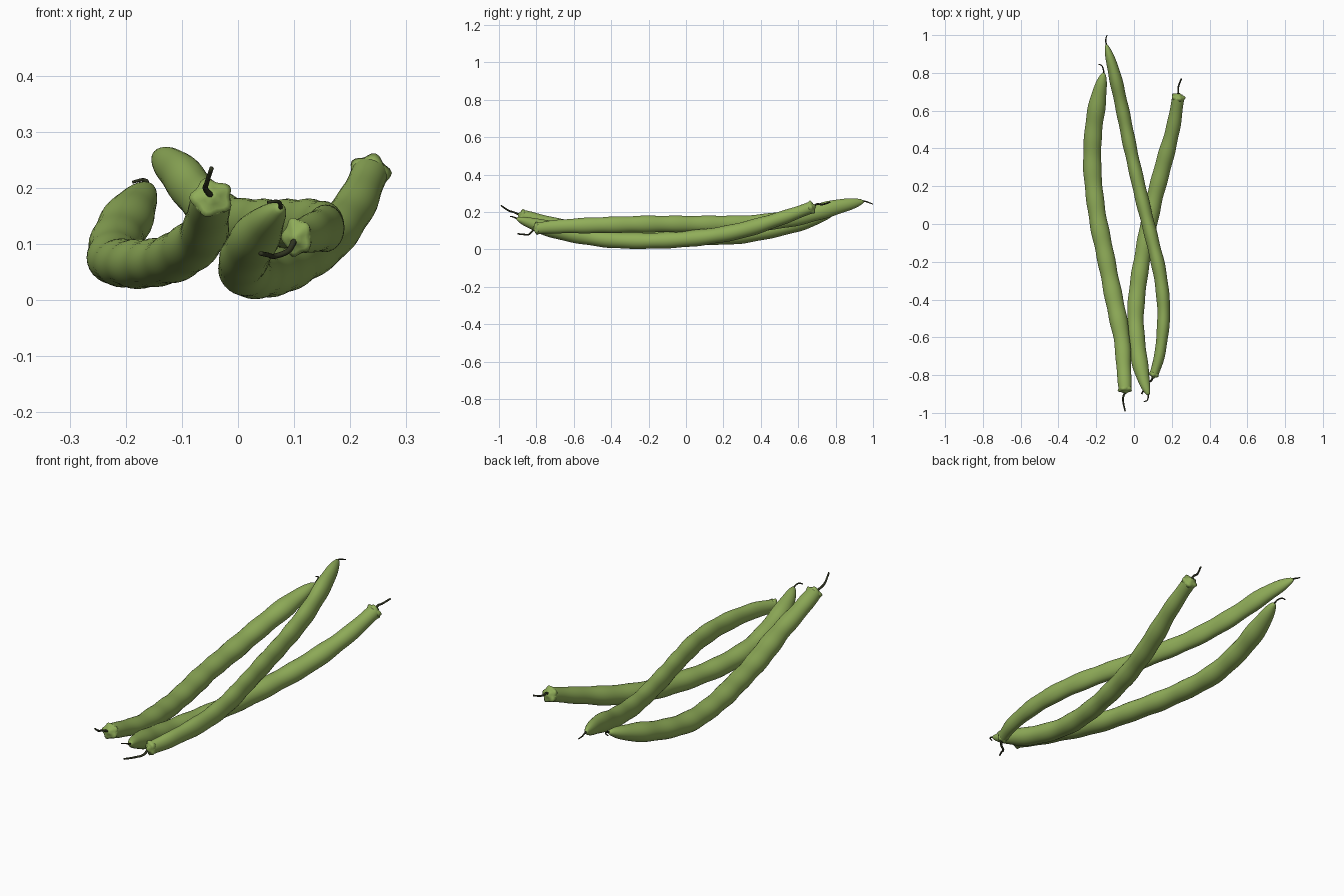
import bpy, bmesh, math
from mathutils import Vector

if "Cube" in bpy.data.objects:
    bpy.data.objects.remove(bpy.data.objects["Cube"])


def material(name, rgb):
    m = bpy.data.materials.new(name)
    m.diffuse_color = (*rgb, 1)
    m.use_nodes = True
    m.node_tree.nodes["Principled BSDF"].inputs["Base Color"].default_value = m.diffuse_color
    return m


GREEN = material("bean green", (0.28, 0.42, 0.10))
DARK = material("dark stalk", (0.03, 0.035, 0.015))


def spline(pts, steps):
    """Catmull-Rom through tuples of any length."""
    p = [Vector(q) for q in pts]
    p = [2 * p[0] - p[1]] + p + [2 * p[-1] - p[-2]]
    out = []
    for i in range(1, len(p) - 2):
        a, b, c, d = p[i - 1:i + 3]
        for k in range(steps):
            t = k / steps
            out.append(0.5 * (2 * b + (c - a) * t + (2 * a - 5 * b + 4 * c - d) * t * t
                              + (3 * b - a - 3 * c + d) * t ** 3))
    return out + [p[-2]]


def sweep(name, centres, radii, mat, sides=28, scallop=None):
    """Skin rings of (width, height) radii along a path, with closed ends."""
    bm = bmesh.new()
    rings = []
    n = len(centres)
    for i, c in enumerate(centres):
        t = (centres[min(i + 1, n - 1)] - centres[max(i - 1, 0)]).normalized()
        s = t.cross(Vector((0, 0, 1))).normalized()
        u = s.cross(t)
        ring = []
        for k in range(sides):
            a = 2 * math.pi * k / sides
            f = 1 + (scallop[i] * math.cos(5 * a) if scallop else 0)
            ring.append(bm.verts.new(c + s * math.cos(a) * radii[i][0] * f
                                     + u * math.sin(a) * radii[i][1] * f))
        rings.append(ring)
    for r, q in zip(rings, rings[1:]):
        for k in range(sides):
            j = (k + 1) % sides
            bm.faces.new((r[k], r[j], q[j], q[k]))
    bm.faces.new(rings[0][::-1])
    bm.faces.new(rings[-1])
    bmesh.ops.recalc_face_normals(bm, faces=bm.faces)
    for f in bm.faces:
        f.smooth = True
    me = bpy.data.meshes.new(name)
    bm.to_mesh(me)
    bm.free()
    me.materials.append(mat)
    ob = bpy.data.objects.new(name, me)
    bpy.context.collection.objects.link(ob)
    return ob


def thread(name, pts, r0, r1):
    c = spline(pts, 6)
    n = len(c) - 1
    radii = [(r0 + (r1 - r0) * i / n,) * 2 for i in range(n + 1)]
    sweep(name, c, radii, DARK, 8)


def bean(label, path, width, height, stalk, tip, phase):
    # pod: path runs from stalk end to tip end
    c = spline(path, 16)
    dist = [0]
    for a, b in zip(c, c[1:]):
        dist.append(dist[-1] + (b - a).length)
    total = dist[-1]
    radii = []
    for d in dist:
        neck = 0.70 + 0.30 * min(1, d / 0.4) ** 0.8
        e = min(1, (total - d) / 0.30)
        end = 0.12 + 0.88 * (1 - (1 - e) ** 2.6) ** 0.7
        bump = 1 + 0.03 * math.sin(d * 38 + phase) + 0.015 * math.sin(d * 17 + phase)
        radii.append((width * neck * end * bump, height * neck * end * bump))
    sweep(label + "_pod", c, radii, GREEN)

    # calyx: scalloped collar narrowing to the stalk
    axis = (c[0] - c[1]).normalized()
    w = radii[0][0]
    h = radii[0][1]
    prof = [(-0.02, 0.96, 0), (-0.008, 1.06, 0.05), (0.002, 1.10, 0.12),
            (0.006, 0.85, 0.12), (0.010, 0.5, 0.05), (0.018, 0.25, 0)]
    sweep(label + "_calyx", [c[0] + axis * p[0] for p in prof],
          [(w * p[1], h * p[1]) for p in prof], GREEN, 30, [p[2] for p in prof])

    # stalk and curled tip
    thread(label + "_stalk", [c[0] + axis * 0.008] + stalk, 0.0055, 0.004)
    thread(label + "_tip", [c[-1]] + tip, 0.004, 0.0025)


bean("left_bean",
     [(-0.047, -0.88, 0.182), (-0.055, -0.75, 0.145), (-0.066, -0.6, 0.11),
      (-0.115, -0.35, 0.075), (-0.155, -0.15, 0.066), (-0.195, 0.05, 0.065),
      (-0.22, 0.28, 0.073), (-0.216, 0.48, 0.108), (-0.19, 0.66, 0.156),
      (-0.16, 0.80, 0.202)],
     0.047, 0.043,
     [(-0.058, -0.92, 0.198), (-0.056, -0.95, 0.208), (-0.047, -0.99, 0.235)],
     [(-0.163, 0.822, 0.212), (-0.172, 0.84, 0.214), (-0.188, 0.845, 0.21)], 0.0)

bean("right_bean",
     [(0.235, 0.675, 0.226), (0.205, 0.5, 0.163), (0.152, 0.3, 0.102),
      (0.10, 0.1, 0.066), (0.055, -0.12, 0.048), (0.022, -0.32, 0.047),
      (0.008, -0.5, 0.062), (0.022, -0.68, 0.096), (0.05, -0.82, 0.137),
      (0.076, -0.905, 0.165)],
     0.044, 0.043,
     [(0.234, 0.70, 0.242), (0.236, 0.73, 0.240), (0.251, 0.77, 0.252)],
     [(0.075, -0.92, 0.172), (0.068, -0.935, 0.176), (0.052, -0.94, 0.174)], 2.0)

bean("crossing_bean",
     [(0.105, -0.80, 0.112), (0.138, -0.68, 0.122), (0.157, -0.48, 0.129),
      (0.14, -0.28, 0.134), (0.095, -0.08, 0.136), (0.045, 0.12, 0.135),
      (-0.015, 0.38, 0.142), (-0.06, 0.6, 0.172), (-0.105, 0.8, 0.225),
      (-0.147, 0.95, 0.257)],
     0.035, 0.044,
     [(0.09, -0.83, 0.088), (0.065, -0.845, 0.078), (0.055, -0.87, 0.08), (0.04, -0.90, 0.083)],
     [(-0.149, 0.965, 0.255), (-0.149, 0.98, 0.249), (-0.143, 1.0, 0.242)], 4.0)
